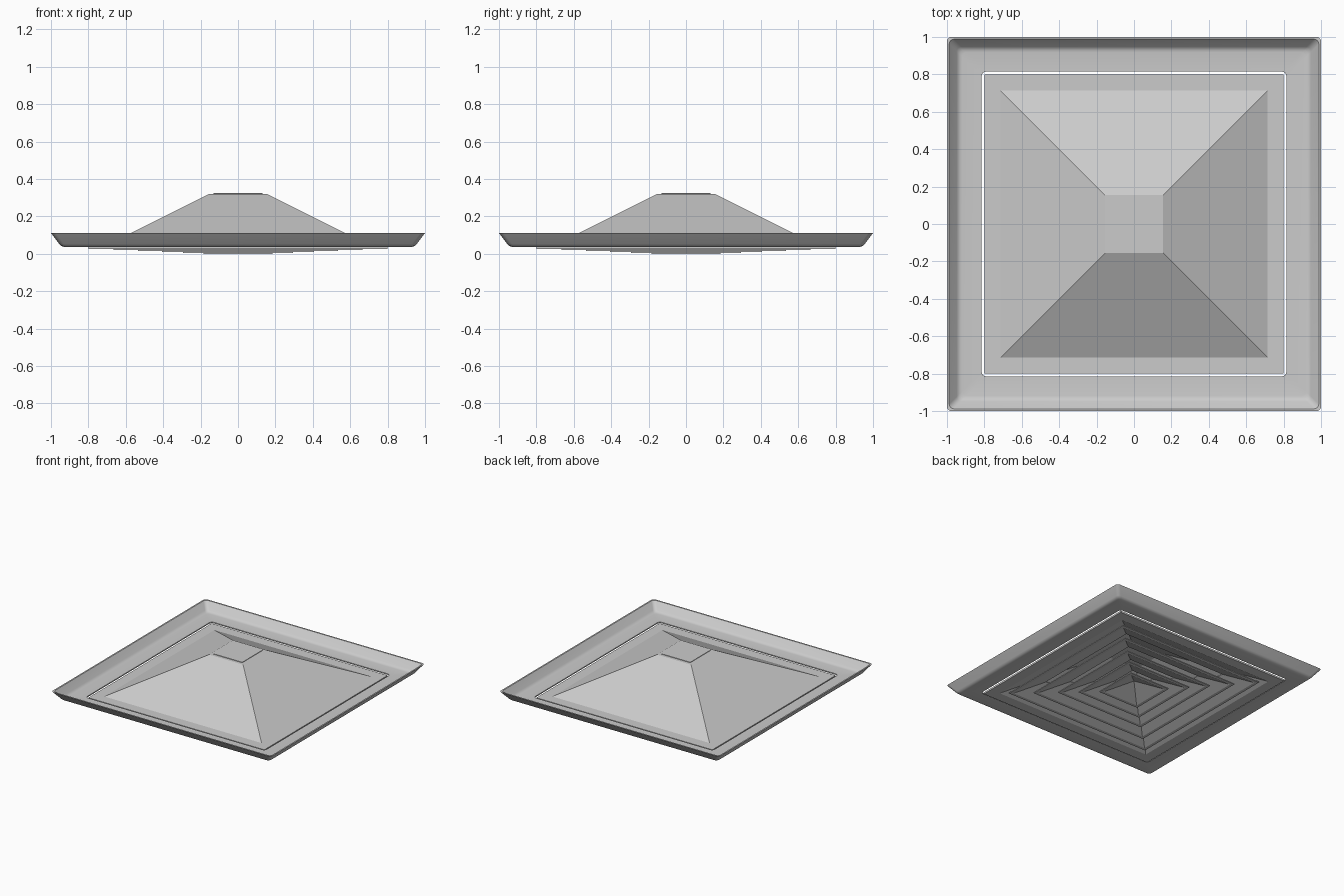
import bpy, bmesh, math

if "Cube" in bpy.data.objects:
    bpy.data.objects.remove(bpy.data.objects["Cube"])


def square_ring(bm, r, z, c):
    """Square loop of half-width r at height z; c is the corner radius (0 = sharp)."""
    pts = []
    for k in range(4):
        mid = math.pi / 4 + k * math.pi / 2
        sx, sy = math.copysign(1, math.cos(mid)), math.copysign(1, math.sin(mid))
        if c == 0:
            pts.append((sx * r, sy * r, z))
            continue
        for i in range(5):
            a = k * math.pi / 2 + i * math.pi / 8
            pts.append((sx * (r - c) + c * math.cos(a), sy * (r - c) + c * math.sin(a), z))
    return [bm.verts.new(p) for p in pts]


def square_sweep(name, profile, c=0.0, closed=True, smooth=False):
    """Sweep a (half-width, height) profile around a square."""
    bm = bmesh.new()
    rings = [square_ring(bm, r, z, c) for r, z in profile]
    n = len(rings[0])
    pairs = list(zip(rings, rings[1:]))
    if closed:
        pairs.append((rings[-1], rings[0]))
    else:
        bm.faces.new(rings[0])
        bm.faces.new(rings[-1])
    for a, b in pairs:
        for i in range(n):
            j = (i + 1) % n
            bm.faces.new((a[i], a[j], b[j], b[i]))
    bmesh.ops.recalc_face_normals(bm, faces=bm.faces)
    me = bpy.data.meshes.new(name)
    bm.to_mesh(me)
    bm.free()
    ob = bpy.data.objects.new(name, me)
    bpy.context.collection.objects.link(ob)
    if smooth:
        bpy.context.view_layer.objects.active = ob
        ob.select_set(True)
        bpy.ops.object.shade_smooth_by_angle(angle=math.radians(35))
        ob.select_set(False)
    return ob


# Outer tray-like frame with a rounded bend and upturned rim
square_sweep("outer_frame", [
    (1.0, 0.112), (0.955, 0.052), (0.946, 0.043), (0.934, 0.038), (0.92, 0.036),
    (0.815, 0.036), (0.815, 0.045),
    (0.918, 0.045), (0.93, 0.047), (0.94, 0.052), (0.948, 0.060), (0.988, 0.112)],
    c=0.025, smooth=True)

# Pyramid hood with the flat border that sits in the frame opening
square_sweep("hood", [
    (0.80, 0.026), (0.80, 0.040), (0.715, 0.040), (0.155, 0.320), (0.13, 0.320), (0.13, 0.324),
    (0.02, 0.324), (0.02, 0.310), (0.150, 0.310), (0.715, 0.026)])
square_sweep("hood_cap", [(0.13, 0.312), (0.13, 0.324)], closed=False)

# Nested louvres: narrow flat lip, then a blade rising inwards
lips = [(0.665, 0.021), (0.535, 0.015), (0.405, 0.010), (0.295, 0.005)]
for i, (r, z) in enumerate(lips):
    t, lip, run, rise = 0.007, 0.025, 0.17, 0.085
    square_sweep(f"louvre_{i + 1}", [
        (r, z), (r, z + t), (r - lip, z + t), (r - lip - run, z + t + rise),
        (r - lip - run, z + rise), (r - lip, z)])

# Centre blade closed to a shallow point
square_sweep("centre_blade", [
    (0.002, 0.080), (0.16, 0.0), (0.185, 0.0), (0.185, 0.007), (0.16, 0.007), (0.002, 0.087)],
    closed=False)
